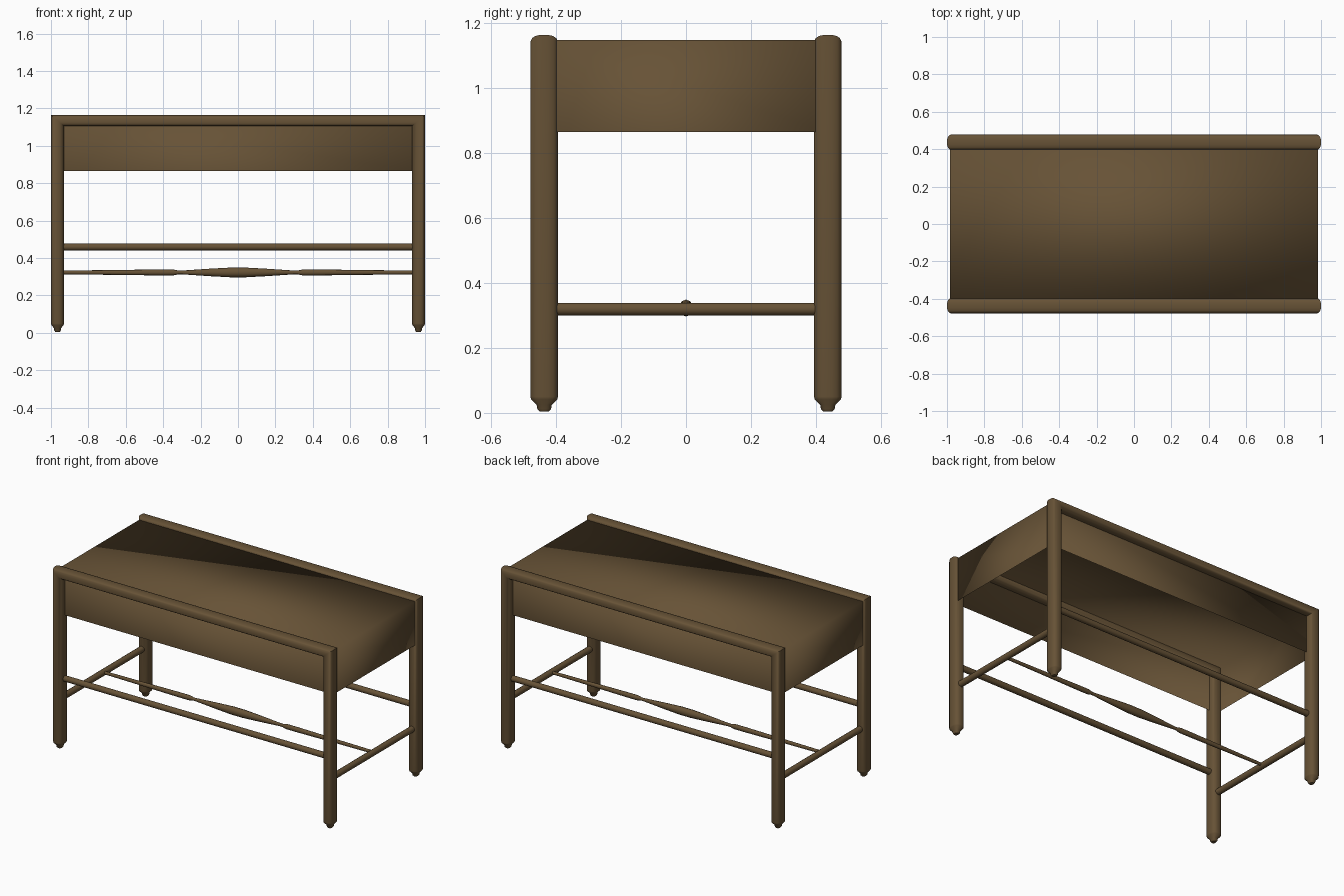
import bpy, bmesh, math
from mathutils import Vector

if "Cube" in bpy.data.objects:
    bpy.data.objects.remove(bpy.data.objects["Cube"])

wood = bpy.data.materials.new("brown wood")
wood.diffuse_color = (0.135, 0.085, 0.037, 1)
wood.use_nodes = True
wood.node_tree.nodes["Principled BSDF"].inputs["Base Color"].default_value = wood.diffuse_color


def finish(name, bm, angle=None):
    bmesh.ops.recalc_face_normals(bm, faces=bm.faces)
    me = bpy.data.meshes.new(name)
    bm.to_mesh(me)
    bm.free()
    me.materials.append(wood)
    ob = bpy.data.objects.new(name, me)
    bpy.context.collection.objects.link(ob)
    bpy.ops.object.select_all(action='DESELECT')
    ob.select_set(True)
    bpy.context.view_layer.objects.active = ob
    if angle is None:
        bpy.ops.object.shade_smooth()
    else:
        bpy.ops.object.shade_smooth_by_angle(angle=math.radians(angle))
    return ob


def loft(name, rings, n=12, power=1.0, angle=45):
    """Skin rings of (centre, half-axis a, half-axis b)."""
    bm = bmesh.new()
    loops = []
    for c, a, b in rings:
        loop = []
        for i in range(n):
            t = 2 * math.pi * (i + 0.5) / n
            u, v = math.cos(t), math.sin(t)
            u = math.copysign(abs(u) ** power, u)
            v = math.copysign(abs(v) ** power, v)
            loop.append(bm.verts.new(Vector(c) + Vector(a) * u + Vector(b) * v))
        loops.append(loop)
    for p, q in zip(loops, loops[1:]):
        for i in range(n):
            j = (i + 1) % n
            bm.faces.new((p[i], p[j], q[j], q[i]))
    bm.faces.new(loops[0][::-1])
    bm.faces.new(loops[-1])
    return finish(name, bm, angle)


# Front and back frames: two legs with tapered feet, mitred into a top rail
LX, LY, RX, RZ = 0.965, 0.437, 0.035, 0.03
feet = [(0.005, 0.35), (0.012, 0.5), (0.025, 0.55), (0.042, 0.96), (0.05, 1)]
for side, y in (("front", -LY), ("back", LY)):
    left = [((-LX, y, z), (RX * s, 0, 0), (0, 0.043 * s, 0)) for z, s in feet]
    left.append(((-LX, y, 1.135), (RX, 0, -RZ), (0, 0.043, 0)))
    right = [((-c[0], c[1], c[2]), (-a[0], a[1], a[2]), b) for c, a, b in reversed(left)]
    loft(side + "_leg_frame", left + right, 16, 0.75)
    # Long stretcher
    loft(side + "_stretcher", [((x, y, 0.459), (0, 0.019, 0), (0, 0, 0.019))
                               for x in (-LX, LX)])

# Side stretchers
for side, x in (("left", -LX), ("right", LX)):
    loft(side + "_stretcher", [((x, y, 0.32), (0.019, 0, 0), (0, 0, 0.02))
                               for y in (-LY, LY)])

# Turned centre spindle
half = [(0.965, 0.010), (0.75, 0.012), (0.42, 0.016), (0.345, 0.016), (0.32, 0.010),
        (0.30, 0.010), (0.15, 0.020), (0.04, 0.026)]
prof = [(-x, r) for x, r in half] + [(x, r) for x, r in reversed(half)]
loft("centre_spindle", [((x, 0, 0.323), (0, r * 0.85, 0), (0, 0, r)) for x, r in prof], 10)

# Seat: smooth-shaded box with an open underside
bm = bmesh.new()
bmesh.ops.create_cube(bm, size=1)
for v in bm.verts:
    v.co = Vector((v.co.x * 1.97, v.co.y * 0.87, 1.0075 + v.co.z * 0.283))
under = [f for f in bm.faces if f.calc_center_median().z < 0.9]
bmesh.ops.delete(bm, geom=under, context='FACES_ONLY')
finish("seat", bm)
